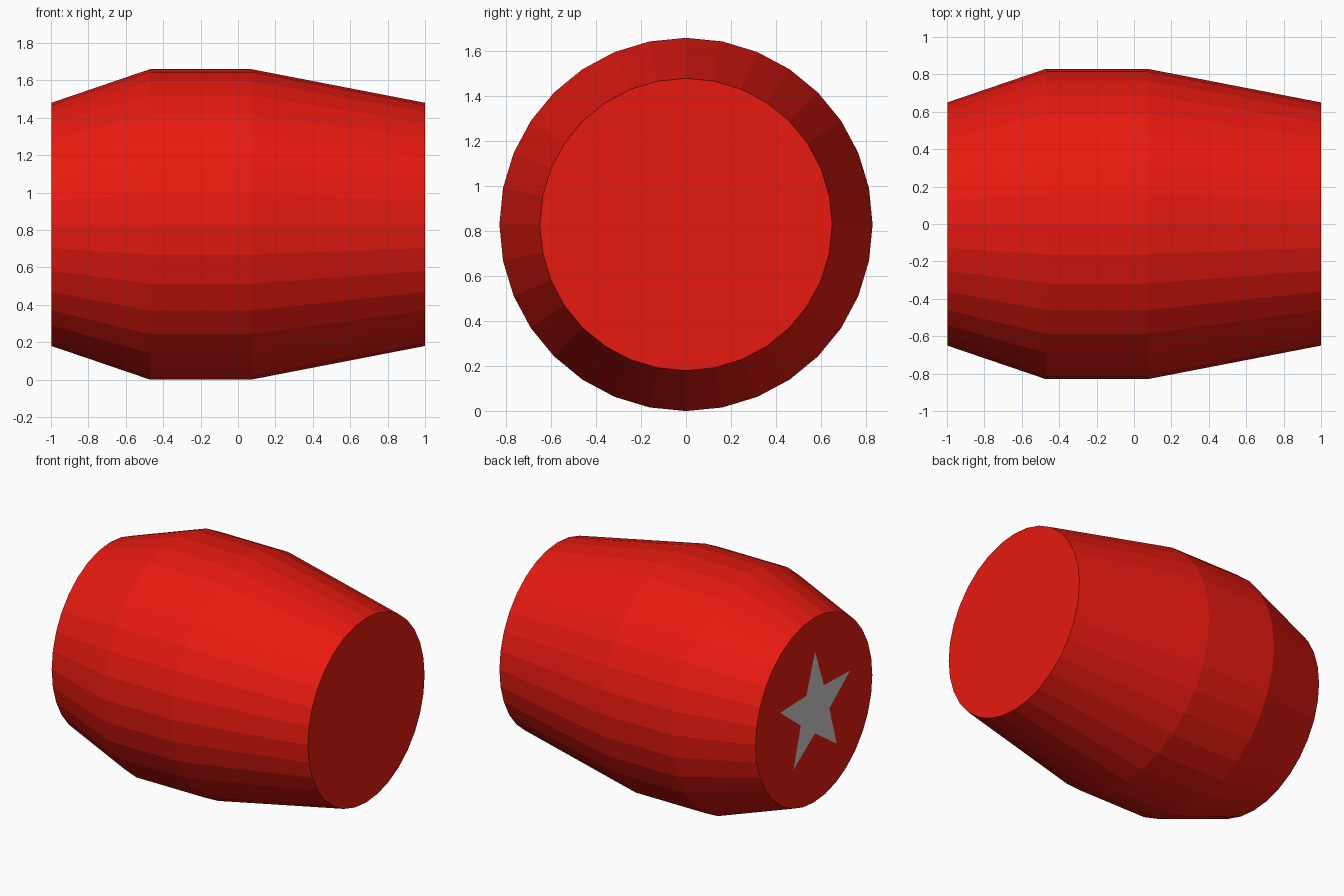
import bpy, bmesh
from math import sin, cos, pi

if "Cube" in bpy.data.objects:
    bpy.data.objects.remove(bpy.data.objects["Cube"])

R = 0.83                      # widest radius, also the axis height
SIDES = 32


def finish(name, bm):
    mesh = bpy.data.meshes.new(name)
    bm.to_mesh(mesh)
    bm.free()
    obj = bpy.data.objects.new(name, mesh)
    bpy.context.collection.objects.link(obj)
    return obj


# Barrel body: four rings along x, bridged with flat facets and capped
profile = [(-0.998, 0.65), (-0.47, R), (0.07, R), (1.0, 0.65)]
bm = bmesh.new()
rings = []
for x, r in profile:
    rings.append([bm.verts.new((x, r * cos(2 * pi * i / SIDES),
                                R + r * sin(2 * pi * i / SIDES)))
                  for i in range(SIDES)])
for a, b in zip(rings, rings[1:]):
    for i in range(SIDES):
        j = (i + 1) % SIDES
        bm.faces.new((a[i], a[j], b[j], b[i]))
bm.faces.new(rings[0])
bm.faces.new(rings[-1])
bmesh.ops.recalc_face_normals(bm, faces=bm.faces)
barrel = finish("barrel_body", bm)

red = bpy.data.materials.new("red")
red.diffuse_color = (0.8, 0.01, 0.005, 1)
red.use_nodes = True
red.node_tree.nodes["Principled BSDF"].inputs["Base Color"].default_value = red.diffuse_color
barrel.data.materials.append(red)

# Flat five-pointed star on the left end, facing -x
bm = bmesh.new()
points = []
for i in range(10):
    r = 0.41 if i % 2 == 0 else 0.167
    t = pi * i / 5
    points.append(bm.verts.new((-1.0, -0.01 - r * sin(t), R + r * cos(t))))
star = bm.faces.new(points)
star.normal_update()
if star.normal.x > 0:
    star.normal_flip()
finish("end_star", bm)
